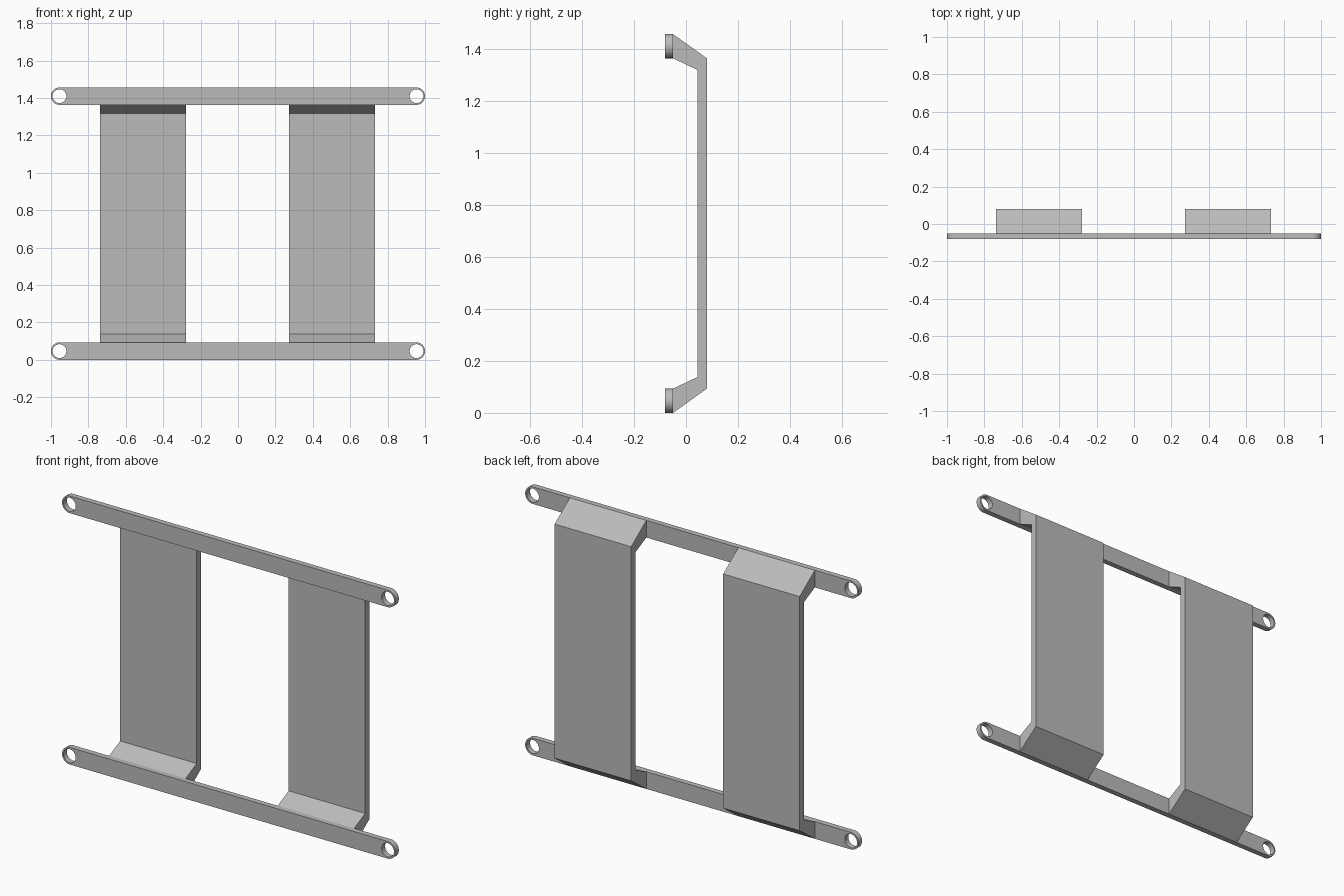
import bpy, bmesh
from math import sin, cos, pi, radians
from mathutils import Vector

if "Cube" in bpy.data.objects:
    bpy.data.objects.remove(bpy.data.objects["Cube"], do_unlink=True)

HEIGHT = 1.456       # overall height
BAR = 0.093          # rail height
FRONT, BACK = -0.08, -0.05
R = BAR / 2
HOLE = 0.037

grey = bpy.data.materials.new("satin grey")
grey.use_nodes = True
colour = (0.5, 0.5, 0.5, 1)
grey.diffuse_color = colour
grey.node_tree.nodes["Principled BSDF"].inputs["Base Color"].default_value = colour


def extruded(name, loops, direction):
    """Fill closed outlines (first outer, rest holes) and extrude them."""
    bm = bmesh.new()
    edges = []
    for loop in loops:
        verts = [bm.verts.new(p) for p in loop]
        edges += [bm.edges.new((a, b)) for a, b in zip(verts, verts[1:] + verts[:1])]
    bmesh.ops.triangle_fill(bm, edges=edges, use_beauty=True)
    result = bmesh.ops.extrude_face_region(bm, geom=bm.faces[:], use_keep_orig=True)
    moved = [g for g in result["geom"] if isinstance(g, bmesh.types.BMVert)]
    bmesh.ops.translate(bm, verts=moved, vec=direction)
    bmesh.ops.recalc_face_normals(bm, faces=bm.faces[:])
    mesh = bpy.data.meshes.new(name)
    bm.to_mesh(mesh)
    bm.free()
    mesh.materials.append(grey)
    obj = bpy.data.objects.new(name, mesh)
    bpy.context.collection.objects.link(obj)
    bpy.ops.object.select_all(action='DESELECT')
    obj.select_set(True)
    bpy.context.view_layer.objects.active = obj
    bpy.ops.object.shade_smooth_by_angle(angle=radians(30))
    return obj


def arc(cx, cz, r, start, sweep, n):
    return [(cx + r * cos(start + sweep * i / n), FRONT,
             cz + r * sin(start + sweep * i / n)) for i in range(n + 1)]


# Rails with rounded ends and a bolt hole at each end
for name, z in (("bottom_rail", R), ("top_rail", HEIGHT - R)):
    c = 1 - R
    outline = arc(c, z, R, -pi / 2, pi, 24) + arc(-c, z, R, pi / 2, pi, 24)
    holes = [arc(s * (c + 0.001), z, HOLE, 0, 2 * pi, 40)[:-1] for s in (-1, 1)]
    extruded(name, [outline] + holes, Vector((0, BACK - FRONT, 0)))

# Bent straps joining the rails, profile mirrored about mid height
half = [(BACK, BAR), (0.044, 0.138)]
half_outer = [(0.08, BAR), (BACK, 0)]
inner = half + [(y, HEIGHT - z) for y, z in reversed(half)]
outer = [(y, HEIGHT - z) for y, z in reversed(half_outer)] + half_outer
for name, x in (("right_strap", -0.738), ("left_strap", 0.273)):
    extruded(name, [[(x, y, z) for y, z in inner + outer]], Vector((0.459, 0, 0)))
